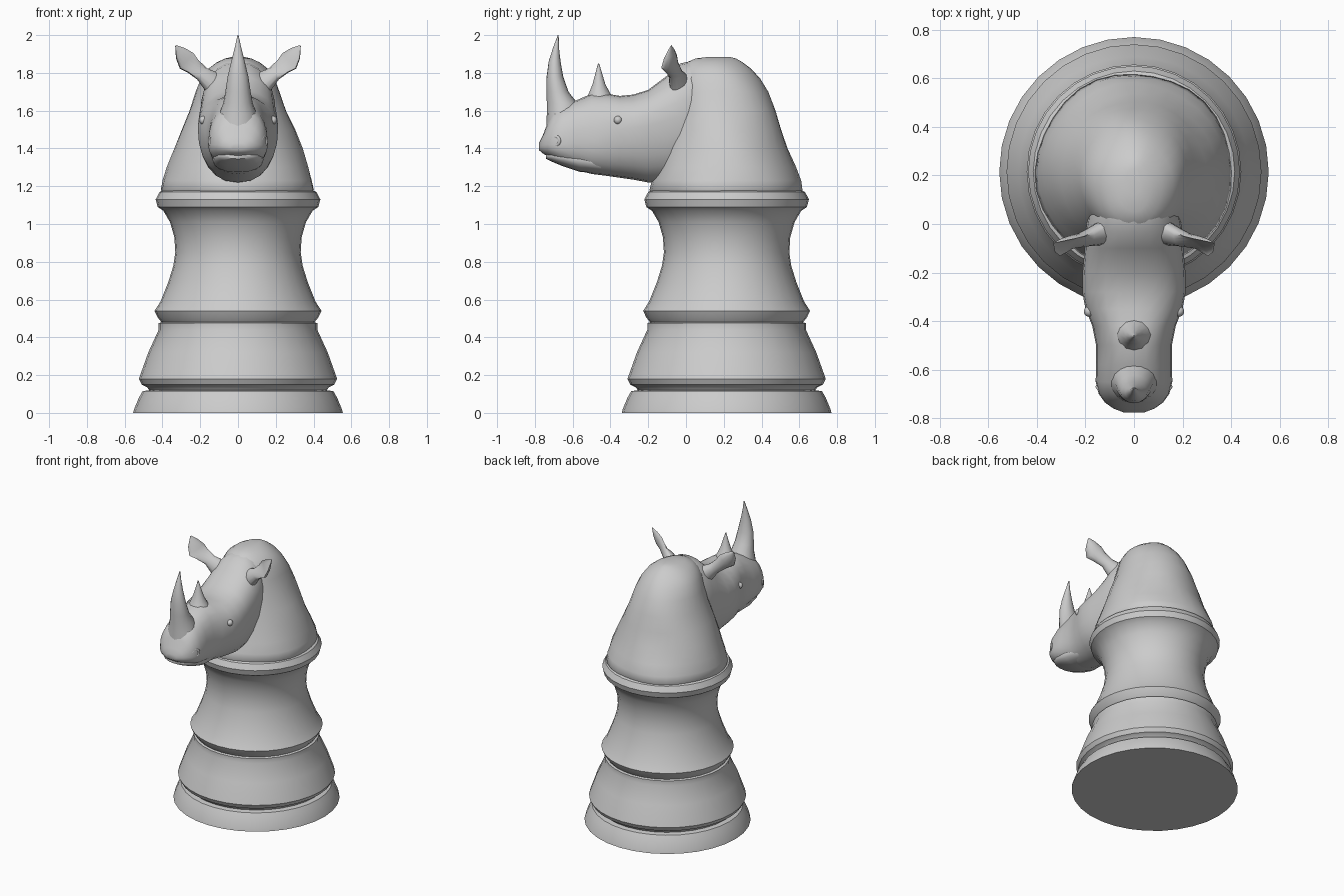
import bpy, bmesh, math
from mathutils import Vector


def loft(name, rings, angle=40):
    """Skin a list of equal-length point rings and cap both ends."""
    bm = bmesh.new()
    rows = [[bm.verts.new(p) for p in r] for r in rings]
    n = len(rows[0])
    for a, b in zip(rows, rows[1:]):
        for i in range(n):
            j = (i + 1) % n
            bm.faces.new((a[i], a[j], b[j], b[i]))
    bm.faces.new(rows[0])
    bm.faces.new(rows[-1])
    bmesh.ops.recalc_face_normals(bm, faces=bm.faces)
    me = bpy.data.meshes.new(name)
    bm.to_mesh(me)
    bm.free()
    ob = bpy.data.objects.new(name, me)
    bpy.context.collection.objects.link(ob)
    bpy.ops.object.select_all(action='DESELECT')
    ob.select_set(True)
    bpy.context.view_layer.objects.active = ob
    bpy.ops.object.shade_smooth_by_angle(angle=math.radians(angle))
    return ob


def angles(n):
    return [2 * math.pi * i / n for i in range(n)]


def spow(v, p):
    return math.copysign(abs(v) ** p, v)


def flat_ring(z, y0, y1, w, n=32, ripple=0.0):
    """Horizontal ellipse between y0 and y1 with half width w."""
    c, r = (y0 + y1) / 2, (y1 - y0) / 2
    ring = []
    for a in angles(n):
        k = 1 + ripple * math.sin(5 * a + 14 * z)
        ring.append((w * k * math.cos(a), c + r * k * math.sin(a), z))
    return ring


# turned pedestal, (radius, height)
CY = 0.215
pedestal = [(0.555, 0), (0.55, 0.02), (0.525, 0.08), (0.505, 0.115), (0.47, 0.12),
            (0.48, 0.135), (0.51, 0.15), (0.525, 0.18), (0.475, 0.32), (0.42, 0.44),
            (0.42, 0.475), (0.405, 0.48), (0.425, 0.505), (0.442, 0.54), (0.41, 0.59),
            (0.37, 0.69), (0.342, 0.78), (0.332, 0.85), (0.337, 0.93), (0.36, 1.01),
            (0.395, 1.07), (0.425, 1.09), (0.436, 1.13), (0.415, 1.17), (0.38, 1.185)]
loft("pedestal", [flat_ring(z, CY - r, CY + r, r) for r, z in pedestal], 35)

# shoulders and humped neck: (z, front y, back y, half width)
neck = [(1.15, -0.17, 0.60, 0.385), (1.18, -0.19, 0.62, 0.405), (1.23, -0.18, 0.61, 0.395),
        (1.3, -0.15, 0.58, 0.375), (1.4, -0.12, 0.535, 0.34), (1.5, -0.10, 0.505, 0.3),
        (1.6, -0.08, 0.477, 0.255), (1.7, -0.06, 0.435, 0.222), (1.77, -0.05, 0.39, 0.195),
        (1.82, -0.03, 0.345, 0.16), (1.855, 0.0, 0.30, 0.115), (1.876, 0.05, 0.265, 0.07),
        (1.885, 0.12, 0.23, 0.03)]
loft("neck", [flat_ring(z, a, b, w, 32, 0.012) for z, a, b, w in neck], 60)


# head: (y, top z, widest z, bottom z, half width)
def head_ring(y, top, mid, bot, w, n=24):
    ring = []
    for a in angles(n):
        s = math.sin(a)
        h = top - mid if s > 0 else mid - bot
        ring.append((w * spow(math.cos(a), 0.85), y, mid + h * spow(s, 0.9)))
    return ring


head = [(0.16, 1.87, 1.6, 1.4, 0.13), (0.05, 1.868, 1.58, 1.3, 0.185),
        (-0.03, 1.85, 1.57, 1.24, 0.2), (-0.1, 1.785, 1.55, 1.22, 0.203),
        (-0.2, 1.71, 1.52, 1.22, 0.212), (-0.28, 1.685, 1.51, 1.235, 0.213),
        (-0.35, 1.678, 1.5, 1.245, 0.2), (-0.42, 1.69, 1.47, 1.255, 0.172),
        (-0.5, 1.69, 1.44, 1.265, 0.156), (-0.58, 1.655, 1.43, 1.285, 0.156),
        (-0.65, 1.63, 1.42, 1.315, 0.158), (-0.7, 1.6, 1.42, 1.34, 0.145),
        (-0.735, 1.53, 1.42, 1.36, 0.12), (-0.76, 1.465, 1.415, 1.375, 0.085),
        (-0.777, 1.43, 1.41, 1.39, 0.04)]
loft("head", [head_ring(*s) for s in head], 60)

# lower lip tucked beneath the muzzle
lip = [(-0.45, 1.36, 1.32, 1.27, 0.12), (-0.56, 1.4, 1.34, 1.275, 0.135),
       (-0.65, 1.4, 1.355, 1.305, 0.13), (-0.71, 1.395, 1.36, 1.33, 0.105),
       (-0.74, 1.38, 1.36, 1.345, 0.06)]
loft("lower_lip", [head_ring(*s, n=16) for s in lip], 60)

# horns
front_horn = [(1.5, -0.74, -0.54, 0.115), (1.58, -0.737, -0.545, 0.1), (1.64, -0.737, -0.575, 0.078),
              (1.7, -0.738, -0.622, 0.067), (1.78, -0.738, -0.65, 0.055), (1.86, -0.727, -0.664, 0.036),
              (1.93, -0.705, -0.672, 0.018), (2.0, -0.679, -0.674, 0.003)]
loft("front_horn", [flat_ring(z, a, b, w, 16) for z, a, b, w in front_horn], 60)
rear_horn = [(1.64, -0.54, -0.37, 0.09), (1.69, -0.515, -0.4, 0.06), (1.74, -0.495, -0.427, 0.037),
             (1.8, -0.479, -0.445, 0.018), (1.85, -0.466, -0.46, 0.003)]
loft("rear_horn", [flat_ring(z, a, b, w, 12) for z, a, b, w in rear_horn], 60)

# cupped ears: (centre, half width, depth)
ear = [((0.12, -0.03, 1.74), 0.07, 0.05), ((0.19, -0.055, 1.795), 0.042, 0.035),
       ((0.235, -0.08, 1.835), 0.05, 0.035), ((0.27, -0.095, 1.865), 0.064, 0.04),
       ((0.303, -0.092, 1.905), 0.042, 0.028), ((0.33, -0.08, 1.945), 0.004, 0.003)]
across = Vector((0.52, -0.55, -0.6)).normalized()
back = Vector((0.41, 0.82, -0.41)).normalized()
for side, sx in (("right", 1), ("left", -1)):
    rings = []
    for k, (c, w, d) in enumerate(ear):
        dent = -1.0 if k < 2 else 0.25          # front of the blade is hollow
        ring = []
        for a in angles(14):
            s = math.sin(a)
            p = Vector(c) + across * w * math.cos(a) + back * d * (s if s > 0 else -s * dent)
            ring.append((sx * p.x, p.y, p.z))
        rings.append(ring)
    loft(side + "_ear", rings, 50)

    # nostril rim and eye bump
    bpy.ops.mesh.primitive_torus_add(major_radius=0.024, minor_radius=0.009, major_segments=14,
                                     minor_segments=6, location=(sx * 0.138, -0.69, 1.44),
                                     rotation=(0, math.radians(90), math.radians(-32 * sx)))
    bpy.context.object.name = side + "_nostril"
    bpy.ops.object.shade_smooth()
    bpy.ops.mesh.primitive_uv_sphere_add(segments=12, ring_count=8, radius=0.022,
                                         location=(sx * 0.185, -0.36, 1.55))
    bpy.context.object.name = side + "_eye"
    bpy.ops.object.shade_smooth()
